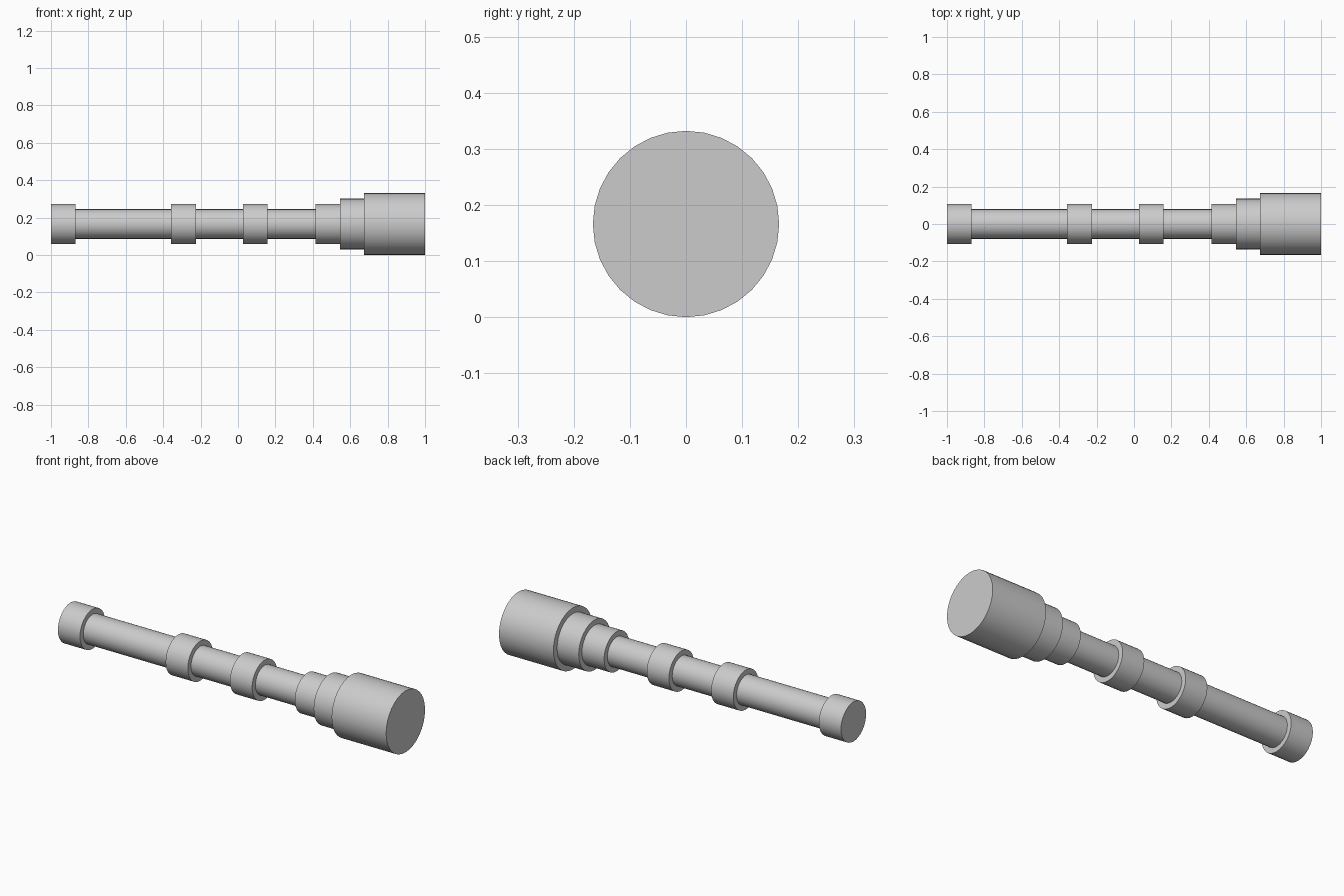
import bpy, math

if "Cube" in bpy.data.objects:
    bpy.data.objects.remove(bpy.data.objects["Cube"])

AXIS_Z = 0.166


def tube_part(name, x0, x1, radius):
    """Closed cylinder lying along x between x0 and x1."""
    bpy.ops.mesh.primitive_cylinder_add(
        vertices=32, radius=radius, depth=x1 - x0,
        location=((x0 + x1) / 2, 0, AXIS_Z), rotation=(0, math.pi / 2, 0))
    part = bpy.context.object
    part.name = name
    bpy.ops.object.transform_apply(location=False, rotation=True, scale=True)
    bpy.ops.object.shade_smooth_by_angle(angle=math.radians(30))
    return part


# Slim shafts between the collars
for i, (x0, x1) in enumerate([(-0.868, -0.357), (-0.225, 0.027), (0.159, 0.414)]):
    tube_part(f"shaft_{i + 1}", x0, x1, 0.079)

# Raised collars, the first one being the butt end
for i, x0 in enumerate([-1.0, -0.357, 0.027, 0.414]):
    tube_part(f"collar_{i + 1}", x0, x0 + 0.132, 0.107)

# Stepped neck and wide head
tube_part("neck", 0.546, 0.675, 0.135)
tube_part("head", 0.675, 1.0, 0.166)
